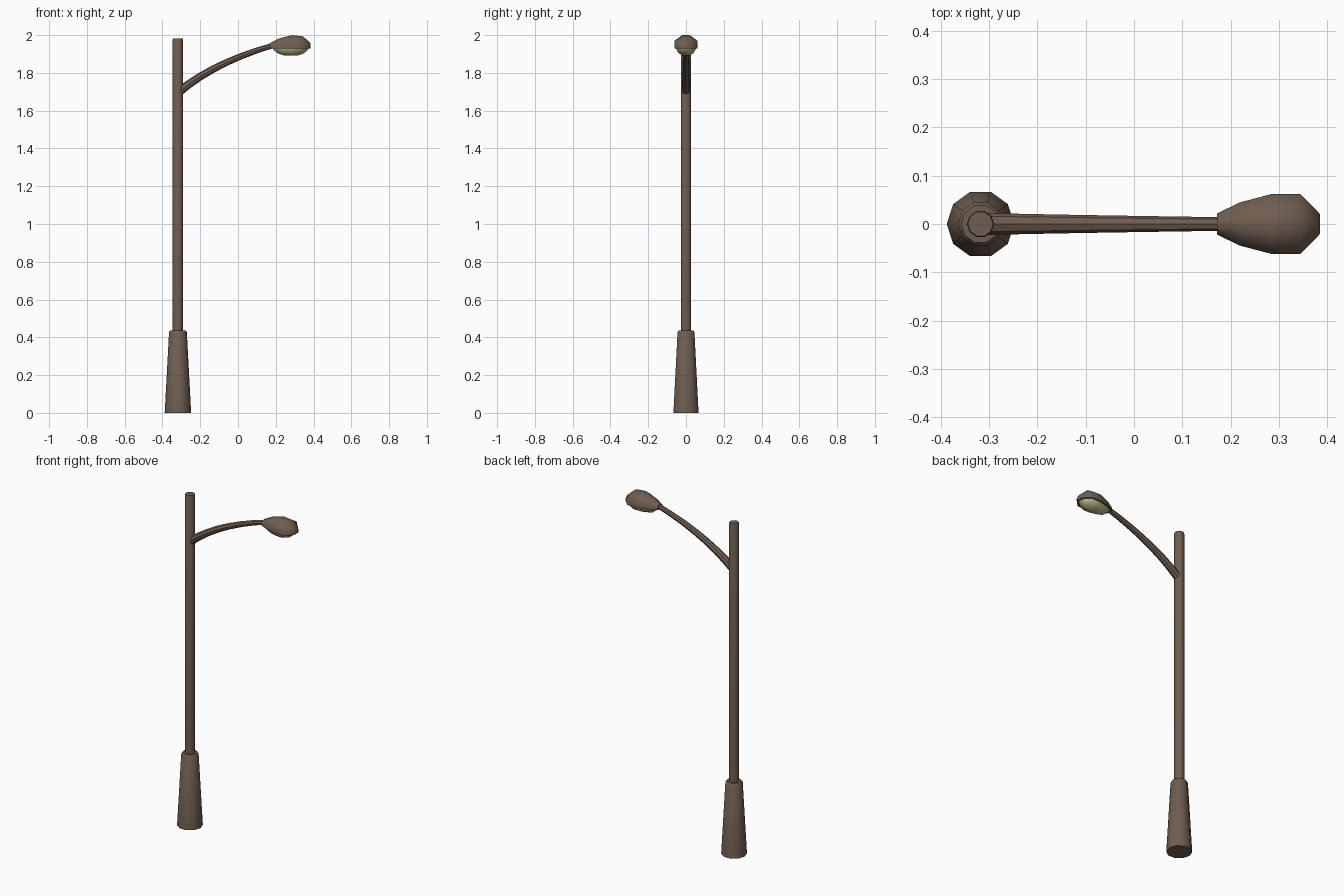
import bpy, bmesh
from math import sin, cos, tau, radians
from mathutils import Vector

if "Cube" in bpy.data.objects:
    bpy.data.objects.remove(bpy.data.objects["Cube"])


def material(name, rgb):
    m = bpy.data.materials.new(name)
    m.diffuse_color = (*rgb, 1)
    m.use_nodes = True
    m.node_tree.nodes["Principled BSDF"].inputs["Base Color"].default_value = m.diffuse_color
    return m


brown = material("brown_metal", (0.16, 0.11, 0.08))
glow = material("lamp_glass", (0.50, 0.48, 0.25))


def loft(name, rings, mat, angle=40):
    """Skin equal-length closed rings and cap both ends."""
    bm = bmesh.new()
    vs = [[bm.verts.new(p) for p in ring] for ring in rings]
    n = len(vs[0])
    for a, b in zip(vs, vs[1:]):
        for i in range(n):
            j = (i + 1) % n
            bm.faces.new((a[i], a[j], b[j], b[i]))
    bm.faces.new(vs[0])
    bm.faces.new(vs[-1])
    bmesh.ops.recalc_face_normals(bm, faces=bm.faces)
    me = bpy.data.meshes.new(name)
    bm.to_mesh(me)
    bm.free()
    me.materials.append(mat)
    ob = bpy.data.objects.new(name, me)
    bpy.context.collection.objects.link(ob)
    bpy.ops.object.select_all(action='DESELECT')
    ob.select_set(True)
    bpy.context.view_layer.objects.active = ob
    bpy.ops.object.shade_smooth_by_angle(angle=radians(angle))
    return ob


def turned(name, profile, x, sides=10):
    rings = [[(x + r * cos(tau * i / sides), r * sin(tau * i / sides), z)
              for i in range(sides)] for r, z in profile]
    return loft(name, rings, brown)


# Tapered base and upright pole
POLE_X = -0.318
turned("base", [(0.07, 0), (0.047, 0.428), (0.04, 0.437)], POLE_X)
turned("pole", [(0.028, 0.42), (0.028, 1.975), (0.026, 1.981)], POLE_X)

# Curved, tapering arm swept along a Bezier path in the xz plane
p0, p1, p2 = Vector((-0.318, 0, 1.695)), Vector((-0.13, 0, 1.855)), Vector((0.19, 0, 1.947))
arm = []
for k in range(8):
    t = k / 7
    c = p0 * (1 - t) ** 2 + p1 * 2 * t * (1 - t) + p2 * t * t
    d = ((p1 - p0) * (1 - t) + (p2 - p1) * t).normalized()
    up = Vector((-d.z, 0, d.x))
    r = 0.023 - 0.009 * t
    arm.append([c + up * r * cos(tau * i / 8) + Vector((0, r * sin(tau * i / 8), 0))
                for i in range(8)])
loft("arm", arm, brown)

# Lamp housing: x, half width, shoulder height, top height
sections = [(0.172, 0.022, 1.946, 1.959),
            (0.22, 0.045, 1.957, 1.983),
            (0.285, 0.062, 1.969, 2.0),
            (0.345, 0.062, 1.968, 1.993),
            (0.385, 0.021, 1.945, 1.957)]
RIM = 1.93
housing = [[(x, -w, RIM), (x, -w, zs), (x, -w * 0.32, zt),
            (x, w * 0.32, zt), (x, w, zs), (x, w, RIM)]
           for x, w, zs, zt in sections]
loft("lamp_housing", housing, brown, 55)

# Glass bowl below, following the housing outline in shrinking rings
outline = [(x, -w) for x, w, _, _ in sections] + [(x, w) for x, w, _, _ in reversed(sections)]
cx = 0.282
bowl = [[(cx + (x - cx) * s, y * s * 0.95, z) for x, y in outline]
        for s, z in [(0.9, RIM + 0.004), (0.86, RIM - 0.007), (0.66, 1.904), (0.33, 1.892)]]
loft("lamp_glass", bowl, glow, 60)
